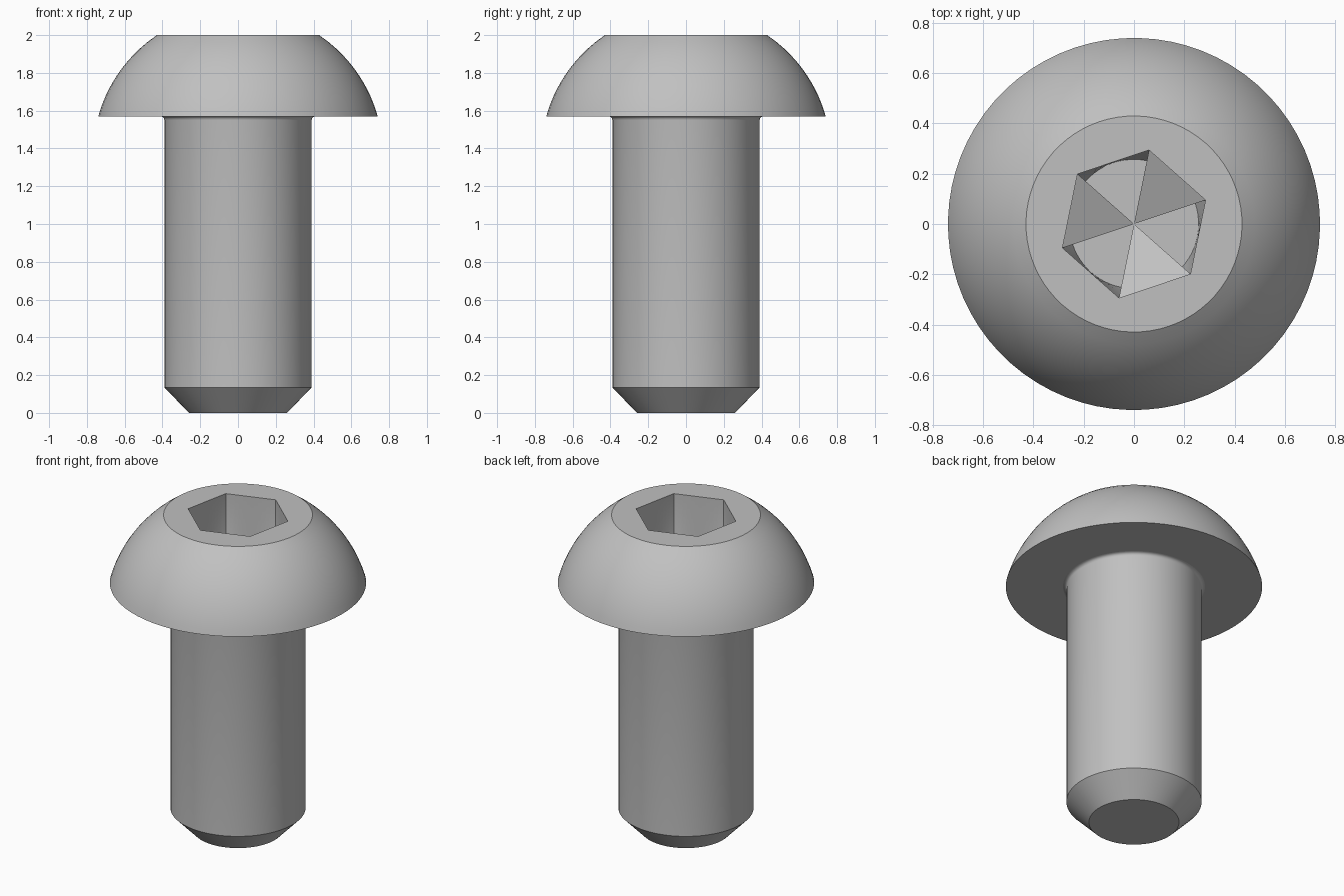
import bpy
import bmesh
from math import sin, cos, pi, radians, sqrt

if "Cube" in bpy.data.objects:
    bpy.data.objects.remove(bpy.data.objects["Cube"], do_unlink=True)

SEG = 72                  # divisible by six so the hexagon corners fall on vertices
TURN = radians(18.5)      # rotation of the hexagonal socket
HEX = 0.3                 # hexagon corner radius

steel = bpy.data.materials.new("grey steel")
steel.use_nodes = True
colour = (0.53, 0.53, 0.53, 1)
steel.diffuse_color = colour
steel.node_tree.nodes["Principled BSDF"].inputs["Base Color"].default_value = colour


def ring(bm, radius, z, hexagonal=False):
    verts = []
    for i in range(SEG):
        a = 2 * pi * i / SEG
        r = radius
        if hexagonal:
            r *= cos(pi / 6) / cos(a % (pi / 3) - pi / 6)
        verts.append(bm.verts.new((r * cos(a + TURN), r * sin(a + TURN), z)))
    return verts


def loft(bm, rings):
    for a, b in zip(rings, rings[1:]):
        for i in range(SEG):
            j = (i + 1) % SEG
            bm.faces.new((a[i], a[j], b[j], b[i]))


def finish(bm, name):
    mesh = bpy.data.meshes.new(name)
    bm.to_mesh(mesh)
    bm.free()
    obj = bpy.data.objects.new(name, mesh)
    bpy.context.collection.objects.link(obj)
    mesh.materials.append(steel)
    bpy.ops.object.select_all(action='DESELECT')
    obj.select_set(True)
    bpy.context.view_layer.objects.active = obj
    bpy.ops.object.shade_smooth_by_angle(angle=radians(28))


# Shank: chamfered tip, cylinder and small fillet under the head
SHANK, FILLET, UNDER = 0.39, 0.02, 1.57
profile = [(0.26, 0), (SHANK, 0.135)]
for k in range(5):
    t = k / 4 * pi / 2
    profile.append((SHANK + FILLET * (1 - cos(t)), UNDER - FILLET * (1 - sin(t))))
bm = bmesh.new()
rings = [ring(bm, r, z) for r, z in profile]
loft(bm, rings)
bm.faces.new(rings[0][::-1])
finish(bm, "shank")

# Head: flat underside, spherical dome and flat top around the socket
CENTRE = 1.363
BALL = sqrt(0.74 ** 2 + (UNDER - CENTRE) ** 2)
bm = bmesh.new()
rings = [ring(bm, SHANK + FILLET, UNDER)]
for k in range(13):
    z = UNDER + (2 - UNDER) * k / 12
    rings.append(ring(bm, sqrt(BALL ** 2 - (z - CENTRE) ** 2), z))
rings.append(ring(bm, HEX, 2, True))
loft(bm, rings)
finish(bm, "head")

# Socket: hexagonal walls tapering to a round floor
WALL_END, FLOOR = 1.72, 1.57
bm = bmesh.new()
rings = [ring(bm, HEX, 2, True), ring(bm, HEX, WALL_END, True), ring(bm, 0.257, FLOOR)]
loft(bm, rings)
bm.faces.new(rings[-1])
finish(bm, "hex_socket")

# Sloping facets on alternate sides of the socket floor
bm = bmesh.new()
for k in (1, 3, 5):
    a = TURN + (k - 1) * pi / 3
    points = [(HEX * cos(t), HEX * sin(t), WALL_END) for t in (a, a + pi / 3)]
    bm.faces.new([bm.verts.new(p) for p in points + [(0, 0, FLOOR + 0.003)]])
finish(bm, "socket_facets")
